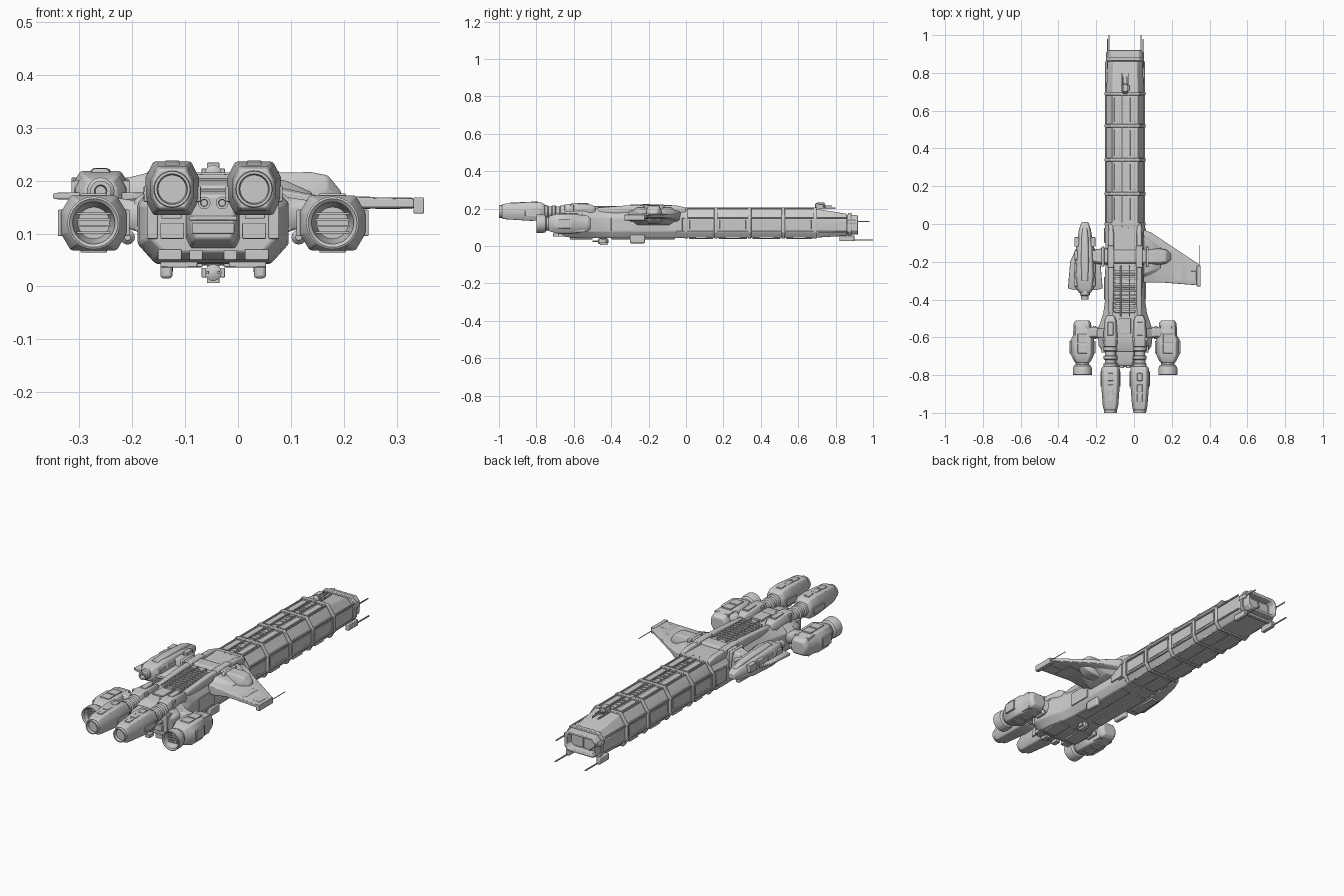
import bpy, bmesh, math, random
from mathutils import Vector

random.seed(4)
C = -0.047          # hull centre line (the wing and pod make the ship lopsided)


def finish(name, bm, bevel=0, angle=35):
    bmesh.ops.recalc_face_normals(bm, faces=bm.faces)
    me = bpy.data.meshes.new(name)
    bm.to_mesh(me)
    bm.free()
    ob = bpy.data.objects.new(name, me)
    bpy.context.collection.objects.link(ob)
    if bevel:
        m = ob.modifiers.new("bevel", 'BEVEL')
        m.width, m.segments, m.limit_method = bevel, 2, 'ANGLE'
    bpy.ops.object.select_all(action='DESELECT')
    ob.select_set(True)
    bpy.context.view_layer.objects.active = ob
    bpy.ops.object.shade_smooth_by_angle(angle=math.radians(angle))
    return ob


def skin(name, rings, bevel=0, caps=True):
    bm = bmesh.new()
    vs = [[bm.verts.new(p) for p in r] for r in rings]
    n = len(vs[0])
    for a, b in zip(vs, vs[1:]):
        for i in range(n):
            bm.faces.new((a[i], a[(i + 1) % n], b[(i + 1) % n], b[i]))
    if caps:
        bm.faces.new(vs[0])
        bm.faces.new(vs[-1])
    return finish(name, bm, bevel)


def octo(x, y, w, z0, z1, cut=0.3, low=None):
    """Chamfered section: half width w, floor z0, top z1."""
    low = cut if low is None else low
    h, t, b = z1 - z0, w * (1 - cut), w * (1 - low)
    return [(x + px, y, pz) for px, pz in (
        (-b, z0), (b, z0), (w, z0 + h * low), (w, z1 - h * cut),
        (t, z1), (-t, z1), (-w, z1 - h * cut), (-w, z0 + h * low))]


def loft(name, x, secs, cut=0.3, low=None, bevel=0.004):
    return skin(name, [octo(x, *s, cut, low) for s in secs], bevel)


def lathe(name, x, z, prof, n=24, caps=True):
    """Round part along y; profile is (y, radius)."""
    return skin(name, [[(x + r * math.cos(2 * math.pi * i / n), y, z + r * math.sin(2 * math.pi * i / n))
                        for i in range(n)] for y, r in prof], 0, caps)


def boxes(name, items, bevel=0.002):
    """One object from (x0, x1, y0, y1, z0, z1) boxes."""
    bm = bmesh.new()
    for x0, x1, y0, y1, z0, z1 in items:
        r = bmesh.ops.create_cube(bm, size=1)
        for v in r['verts']:
            v.co = Vector(((x0 + x1) / 2 + v.co.x * (x1 - x0), (y0 + y1) / 2 + v.co.y * (y1 - y0),
                           (z0 + z1) / 2 + v.co.z * (z1 - z0)))
    return finish(name, bm, bevel)


def pair(x0, x1, *r):
    """Box mirrored about the centre line, x given as offsets."""
    return [(C + x0, C + x1, *r), (C - x1, C - x0, *r)]


# Long forward hull, ribs and sloping nose
loft("forward_hull", C, [(-0.05, .1, .045, .2), (.69, .1, .045, .2), (.86, .092, .055, .172)], .33, .2)
for k, y in enumerate((0, .16, .34, .52, .69)):
    loft(f"hull_rib_{k}", C, [(y - .009, .108, .04, .207), (y + .009, .108, .04, .207)], .33, .2, .003)
loft("nose_collar", C, [(.865, .099, .05, .178), (.885, .099, .05, .178)], .25, .2, .003)
ring = [(.86, .094, .06, .168), (.92, .09, .062, .164), (.92, .076, .076, .15), (.88, .072, .08, .146)]
loft("nose_frame", C, ring, .2)
boxes("nose_door", pair(.003, .06, .87, .89, .085, .14))

# Lengthwise rails, spine channel and inset-style panels between ribs
edge = pair(.098, .106, -.05, .86, .148, .156) + pair(.098, .105, -.05, .86, .072, .08)
edge += pair(.063, .07, -.05, .69, .197, .204) + pair(.014, .019, -.02, .8, .197, .207)
boxes("hull_rails", edge)
panels, spine, belly = [], [], []
for a, b in ((.0, .16), (.16, .34), (.34, .52), (.52, .69)):
    panels += pair(.027, .058, a + .02, b - .02, .198, .203)
    panels += pair(.098, .103, a + .02, b - .02, .09, .14)
    belly += pair(.01, .07, a + .015, b - .015, .039, .05)
    belly += pair(.075, .082, a + .05, b - .05, .04, .055)
for k in range(30):
    y = .01 + k * .023
    spine.append((C - .013, C + .013, y, y + random.uniform(.008, .018), .198, random.uniform(.201, .206)))
boxes("hull_panels", panels, .0015)
boxes("spine_blocks", spine, 0)
boxes("belly_panels", belly, .0015)

# Sensor prongs at the nose with their mounts
prongs = pair(.091, .096, .86, .98, .128, .134) + pair(.082, .088, .84, 1.0, .03, .036)
boxes("nose_prongs", prongs, .001)
boxes("prong_mounts", pair(.09, .1, .86, .91, .12, .142) + pair(.076, .096, .82, .9, .026, .056), .003)
boxes("keel_fins", pair(.077, .1, -.3, -.22, .015, .06), .006)

# Upper and lower turrets
for nm, y, z, s in (("top", .72, .2, 1), ("belly", -.44, .04, -1)):
    zz = z + s * .014
    lathe(f"{nm}_turret", C, zz, [(y - .03, .008), (y - .025, .016), (y + .018, .016), (y + .025, .009)], 12)
    boxes(f"{nm}_turret_guns", pair(.008, .013, y, y + .06 * s, zz - .003, zz + .003)
          + pair(.012, .022, y - .014, y + .014, zz - .009, zz + .009)
          + [(C - .012, C + .012, y - .02, y + .02, min(z, zz + s * .02), max(z, zz + s * .02))], .001)

# Rear hull, swelling out around the engine mounts
loft("rear_hull", C, [(.0, .104, .042, .205), (-.4, .106, .042, .2), (-.47, .115, .042, .2), (-.54, .138, .042, .205),
                      (-.61, .143, .045, .205), (-.645, .14, .05, .2), (-.675, .12, .065, .19)], .3, .22)
loft("mount_band", C, [(-.55, .148, .08, .19), (-.6, .15, .08, .19)], .25)
loft("tail_block", C, [(-.66, .052, .07, .185), (-.73, .048, .08, .18), (-.75, .04, .09, .172)], .18)
tail = pair(.055, .1, -.69, -.66, .09, .12) + pair(.02, .045, -.71, -.67, .05, .068)
tail += pair(.06, .105, -.685, -.65, .05, .07) + pair(.105, .125, -.68, -.63, .09, .175)
tail += [(C - .045, C + .045, -.756, -.74, .125, .133), (C - .04, C + .04, -.758, -.74, .1, .12)]
tail += pair(.06, .098, -.695, -.66, .128, .14)
boxes("tail_panels", tail)
for s in (-1, 1):
    lathe("tail_port", C + s * .017, .158, [(-.74, .012), (-.762, .012), (-.762, .007), (-.752, .006)], 12)
    # curved shoulder rails running back over the wing arm
    x = C + s * .075
    loft("shoulder_rail", x, [(.0, .012, .17, .205), (-.05, .016, .17, .217), (-.28, .016, .17, .22),
                              (-.46, .015, .17, .206), (-.5, .01, .17, .2)], .3)
boxes("rear_grille", [(C - .055, C + .055, y, y + .012, .195, .21) for y in [-.25 - .022 * k for k in range(11)]]
      + pair(.02, .026, -.49, -.22, .195, .213) + [(C - .03, C + .03, -.58, -.5, .195, .212)])
boxes("side_plates", pair(.1, .111, -.4, -.28, .08, .15) + pair(.1, .111, -.1, -.02, .08, .15)
      + pair(.02, .08, -.4, -.06, .036, .05) + pair(.03, .1, -.62, -.5, .036, .055))

# Cross arm carrying the wing and the side pod


def along_x(name, secs, cut=.3, bevel=.004):
    """Chamfered sections across x: (x, y0, y1, z0, z1)."""
    return skin(name, [[(x, p[0] + (y0 + y1) / 2, p[2]) for p in octo(0, 0, (y1 - y0) / 2, z0, z1, cut)]
                       for x, y0, y1, z0, z1 in secs], bevel)


along_x("cross_arm", [(-.23, -.205, -.135, .13, .2), (-.17, -.215, -.13, .12, .215), (.14, -.215, -.13, .12, .216),
                      (.17, -.21, -.135, .13, .21), (.195, -.19, -.155, .15, .18)])
boxes("arm_clamps", pair(.058, .092, -.23, -.115, .18, .222) + pair(.11, .125, -.225, -.12, .13, .219), .004)

# Swept wing with root fairing and tip probe
along_x("wing", [(.05, -.31, -.03, .13, .19), (.09, -.31, -.045, .135, .185), (.15, -.31, -.085, .147, .172),
                 (.345, -.325, -.215, .148, .166)], .12, .002)
along_x("wing_root", [(.05, -.3, -.04, .11, .208), (.09, -.28, -.07, .12, .2), (.14, -.25, -.11, .145, .178)])
boxes("wing_panels", [(.18, .25, -.3, -.2, .146, .17), (.26, .33, -.3, -.25, .146, .168)], .001)
boxes("wing_tip", [(.332, .352, -.33, -.22, .138, .168), (.343, .347, -.24, -.11, .151, .155)])

# Side pod: slim body, flat skirt, canopy and gun barrel
P = -.26
loft("pod_body", P, [(.01, .018, .155, .185), (-.03, .032, .143, .2), (-.13, .047, .128, .212), (-.27, .055, .125, .218),
                     (-.34, .048, .13, .212), (-.365, .03, .15, .2)])
loft("pod_skirt", P + .002, [(-.12, .045, .164, .178), (-.2, .08, .164, .178), (-.34, .092, .164, .178),
                             (-.35, .06, .164, .178)], .15, bevel=.002)
loft("pod_canopy", P, [(-.02, .012, .18, .202), (-.07, .018, .18, .218), (-.2, .022, .19, .224), (-.3, .018, .2, .223)])
lathe("pod_gun", P, .18, [(-.35, .026), (-.375, .026), (-.38, .02), (-.4, .02), (-.4, .012), (-.38, .01)], 16)
boxes("pod_details", [(P + s * .043 - .012, P + s * .043 + .012, y, y + .05, .17, .2 + .002 * k)
                      for s in (-1, 1) for k, y in enumerate((-.33, -.26, -.19, -.12))]
      + [(P - .02, P + .02, -.3, -.15, .118, .13)])

# Four engines, mirrored about the centre line
for s in (-1, 1):
    # upper engine: tapered nacelle, ringed neck, forward housing
    x = C + s * .0775
    loft("upper_nacelle", x, [(-.755, .042, .145, .222), (-.77, .05, .137, .232), (-.83, .051, .135, .236),
                              (-.96, .041, .143, .228), (-.985, .036, .147, .222)])
    lathe("upper_nozzle", x, .184, [(-.97, .036), (-1, .034), (-1, .029), (-.98, .026)])
    lathe("upper_neck", x, .182, [(-.6, .03), (-.655, .036), (-.67, .036), (-.675, .029), (-.695, .029), (-.7, .036),
                                  (-.715, .036), (-.72, .03), (-.735, .03), (-.74, .036), (-.77, .038)])
    loft("upper_housing", x, [(-.485, .02, .175, .212), (-.51, .032, .16, .222), (-.6, .038, .15, .228),
                              (-.65, .035, .15, .222)])
    up = [(x + o * .028 - .007, x + o * .028 + .007, -.9, -.79, .2, .229) for o in (-1, 1)]
    up += [(x - .014, x + .014, y, y + .04, .215, .238 - k * .002) for k, y in enumerate((-.83, -.89, -.94))]
    up += [(x + o * .048 - .006, x + o * .048 + .006, -.86, -.78, .16, .19) for o in (-1, 1)]
    up += [(x - .041, x + .041, -.62, -.6, .16, .222), (x - .015, x + .015, -.59, -.52, .215, .23)]
    boxes("upper_engine_panels", up)
    # outer engine: bulky cowl with a hollow slatted nozzle
    x, z = C + s * .226, .12
    loft("outer_cowl", x, [(y, w, z - h, z + h) for y, w, h in (
        (-.51, .036, .03), (-.525, .046, .042), (-.59, .05, .05), (-.61, .062, .052), (-.69, .062, .052),
        (-.72, .048, .044), (-.735, .038, .038))])
    lathe("outer_nozzle", x, z, [(-.72, .036), (-.745, .036), (-.752, .046), (-.765, .05), (-.798, .05), (-.8, .046),
                                 (-.795, .04), (-.77, .036), (-.74, .03)], 32)
    slats = [(x - .032, x + .032, -.775, -.765, z + o - .002, z + o + .002) for o in (-.018, -.006, .006, .018)]
    boxes("nozzle_slats", slats, 0)
    pan = [(x + o * .06 - .008, x + o * .06 + .008, -.685, -.62, z - .025, z + .025) for o in (-1, 1)]
    pan += [(x - .025, x + .025, y, y + .05, z - .056, z + .056) for y in (-.685, -.63)]
    pan += [(x + o * .03 - .01, x + o * .03 + .01, -.6, -.54, z - .046, z + .046) for o in (-1, 1)]
    boxes("outer_engine_panels", pan)
    # pylon joining it to the hull
    a, b = sorted((C + s * .13, C + s * .2))
    along_x("engine_pylon", [(a, -.61, -.54, .1, .17), ((a + b) / 2, -.6, -.55, .11, .165), (b, -.61, -.54, .1, .16)])
    lathe("pylon_joint", C + s * .162, .093, [(-.54, .006), (-.55, .014), (-.6, .014), (-.61, .006)], 12)
